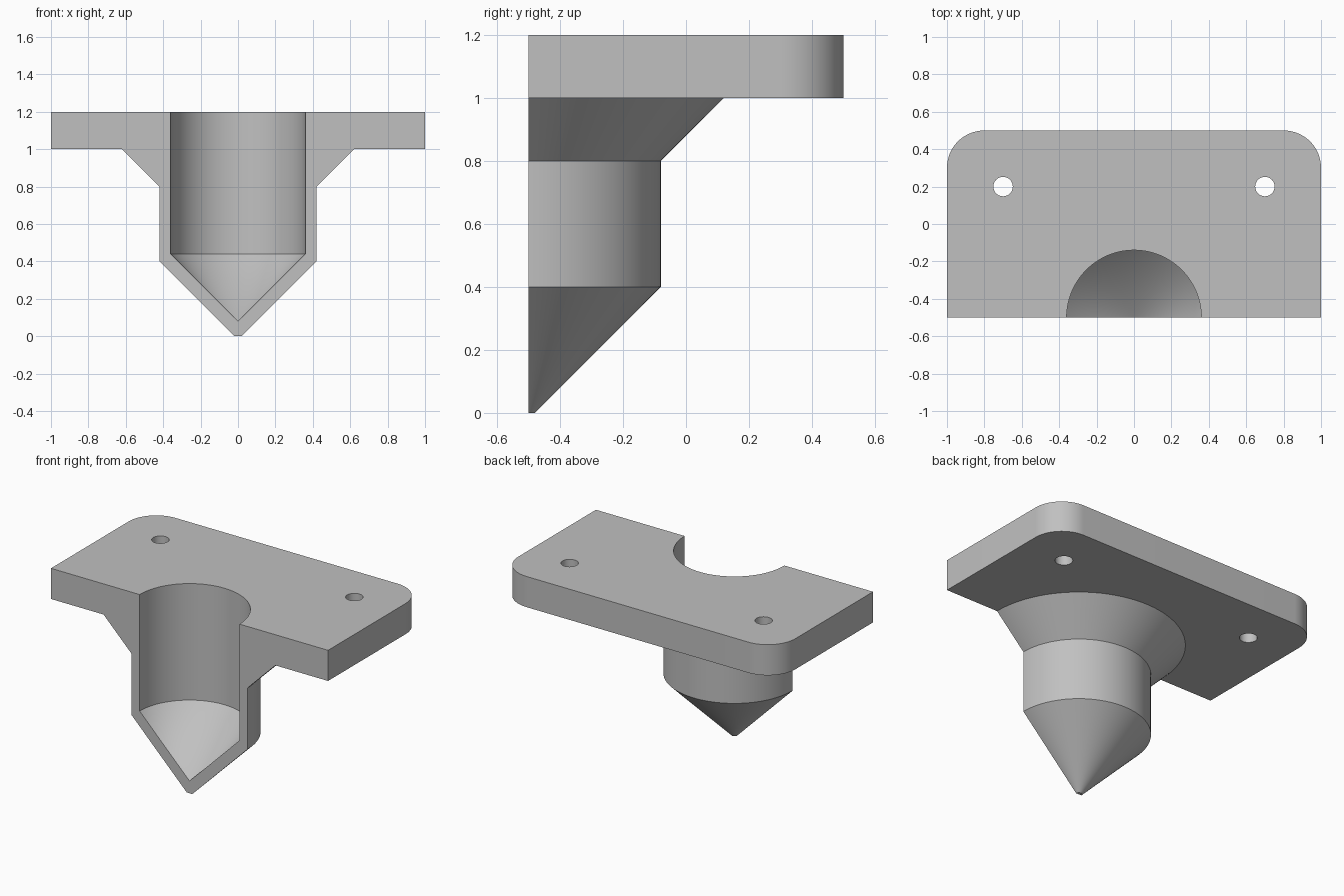
import bpy, bmesh
from math import pi, sin, cos, radians
from mathutils import Vector

cube = bpy.data.objects.get("Cube")
if cube:
    bpy.data.objects.remove(cube)

FRONT, BACK, BOTTOM, TOP = -0.5, 0.5, 1.0, 1.2
STEPS = 64
bm = bmesh.new()


def arc(cx, cy, r, start, end, n):
    return [(cx + r * cos(start + (end - start) * i / n),
             cy + r * sin(start + (end - start) * i / n)) for i in range(n + 1)]


def strip(low, high, closed=False):
    """Quads between two matching rows of points; degenerate ends become triangles."""
    n = len(low)
    for i in range(n if closed else n - 1):
        j = (i + 1) % n
        ring = []
        for p in (low[i], low[j], high[j], high[i]):
            if all((Vector(p) - Vector(q)).length > 1e-6 for q in ring):
                ring.append(p)
        bm.faces.new([bm.verts.new(p) for p in ring])


def at(points, z):
    return [(x, y, z) for x, y in points]


def half_turn(profile):
    """Revolve (radius, z) points half way round the front centre line."""
    rows = [at(arc(0, FRONT, r, 0, pi, STEPS), z) for r, z in profile]
    for a, b in zip(rows, rows[1:]):
        strip(a, b)


def fill(loops, z):
    edges = []
    for loop in loops:
        verts = [bm.verts.new(p) for p in at(loop, z)]
        edges += [bm.edges.new((verts[i - 1], verts[i])) for i in range(len(verts))]
    bmesh.ops.triangle_fill(bm, edges=edges, use_beauty=True, normal=(0, 0, 1))


# Funnel skin and bore
outer = [(0, 0), (0.02, 0), (0.42, 0.4), (0.42, 0.8), (0.62, BOTTOM)]
inner = [(0, 0.08), (0.36, 0.44), (0.36, TOP)]
half_turn(outer)
half_turn(inner)

# Plate rim with two rounded back corners
rim = ([(1, FRONT)] + arc(0.8, 0.3, 0.2, 0, pi / 2, 20)
       + arc(-0.8, 0.3, 0.2, pi / 2, pi, 20) + [(-1, FRONT)])
strip(at(rim, BOTTOM), at(rim, TOP))

# Screw holes
holes = [arc(x, 0.2, 0.052, 0, 2 * pi, 32)[:-1] for x in (-0.7, 0.7)]
for hole in holes:
    strip(at(hole, BOTTOM), at(hole, TOP), closed=True)

# Plate top and underside, each notched where the funnel meets it
for z, radius in ((BOTTOM, 0.62), (TOP, 0.36)):
    fill([rim + arc(0, FRONT, radius, pi, 0, STEPS)] + holes, z)

# Flat cut front face
right = outer[1:] + [(1, BOTTOM), (1, TOP)] + inner[:0:-1]
section = right + [inner[0]] + [(-r, z) for r, z in reversed(right)]
bm.faces.new([bm.verts.new((x, FRONT, z)) for x, z in section])

bmesh.ops.remove_doubles(bm, verts=bm.verts, dist=1e-5)
bmesh.ops.recalc_face_normals(bm, faces=bm.faces)
mesh = bpy.data.meshes.new("funnel_bracket")
bm.to_mesh(mesh)
bm.free()

# Grey material
grey = bpy.data.materials.new("plain grey")
grey.use_nodes = True
colour = (0.53, 0.53, 0.53, 1)
grey.diffuse_color = colour
grey.node_tree.nodes["Principled BSDF"].inputs["Base Color"].default_value = colour
mesh.materials.append(grey)

bracket = bpy.data.objects.new("funnel_bracket", mesh)
bpy.context.collection.objects.link(bracket)
bpy.ops.object.select_all(action='DESELECT')
bracket.select_set(True)
bpy.context.view_layer.objects.active = bracket
bpy.ops.object.shade_smooth_by_angle(angle=radians(30))
